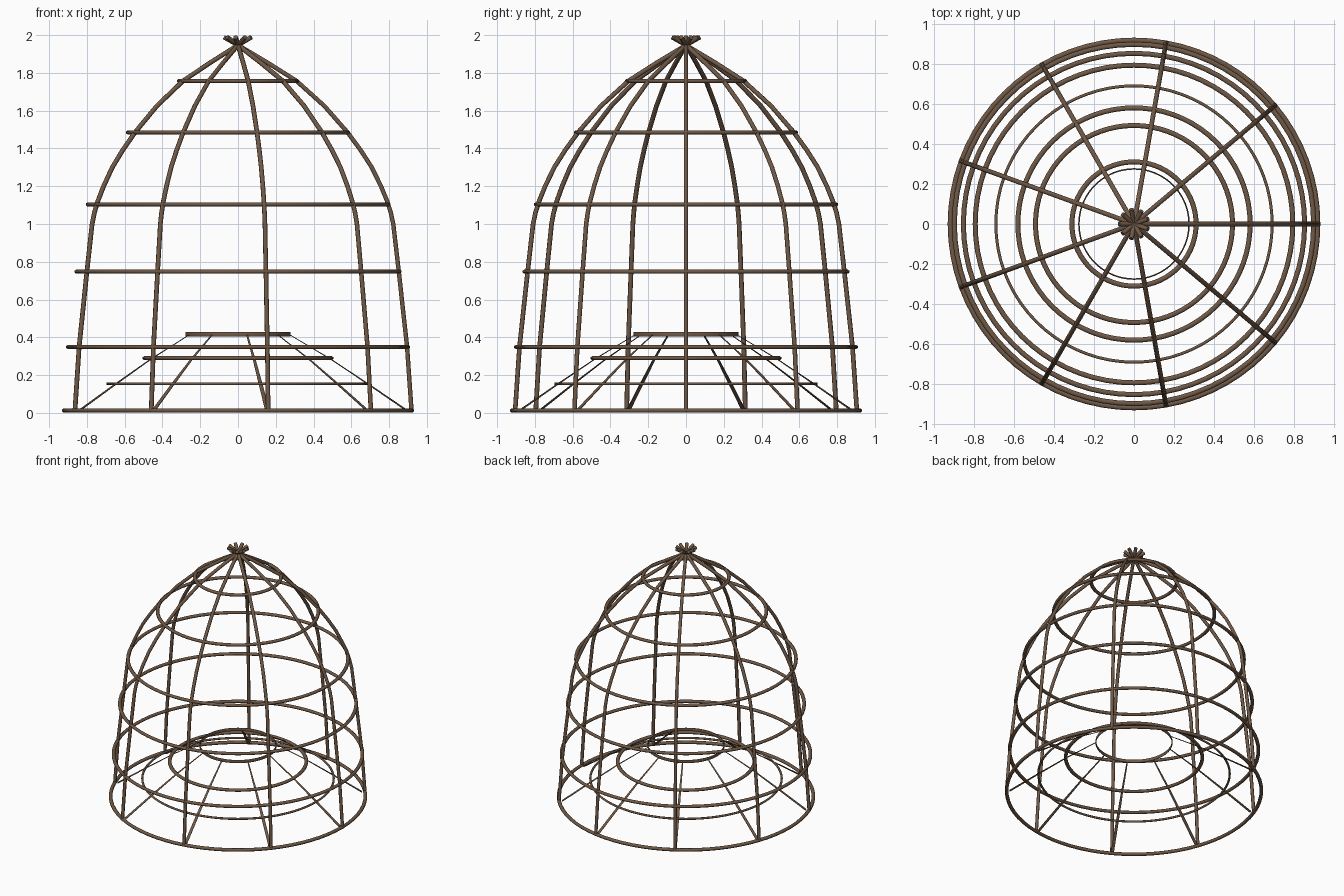
import bpy, bmesh, math
from mathutils import Vector

if "Cube" in bpy.data.objects:
    bpy.data.objects.remove(bpy.data.objects["Cube"])

wood = bpy.data.materials.new("brown_wood")
wood.diffuse_color = (0.16, 0.1, 0.062, 1)
wood.use_nodes = True
wood.node_tree.nodes["Principled BSDF"].inputs["Base Color"].default_value = wood.diffuse_color
RIBS = 9


def finish(bm, name):
    bmesh.ops.recalc_face_normals(bm, faces=bm.faces)
    for f in bm.faces:
        f.smooth = True
    me = bpy.data.meshes.new(name)
    bm.to_mesh(me)
    bm.free()
    me.materials.append(wood)
    ob = bpy.data.objects.new(name, me)
    bpy.context.collection.objects.link(ob)
    bpy.context.view_layer.objects.active = ob
    ob.select_set(True)
    bpy.ops.object.shade_smooth_by_angle(angle=math.radians(50))
    ob.select_set(False)
    return ob


def bar(name, path, angle, sides=8):
    """Sweep an oval along (r, z, half_width, half_thickness) points in a radial plane."""
    bm = bmesh.new()
    rad = Vector((math.cos(angle), math.sin(angle), 0))
    tan = Vector((-math.sin(angle), math.cos(angle), 0))
    up = Vector((0, 0, 1))
    pts = [rad * p[0] + up * p[1] for p in path]
    loops = []
    for i, p in enumerate(path):
        d = (pts[min(i + 1, len(pts) - 1)] - pts[max(i - 1, 0)]).normalized()
        n = d.cross(tan)
        loops.append([bm.verts.new(pts[i] + tan * p[2] * math.cos(a) + n * p[3] * math.sin(a))
                      for a in (2 * math.pi * (k + .5) / sides for k in range(sides))])
    for a, b in zip(loops, loops[1:]):
        for k in range(sides):
            m = (k + 1) % sides
            bm.faces.new((a[k], a[m], b[m], b[k]))
    bm.faces.new(loops[0])
    bm.faces.new(loops[-1])
    finish(bm, name)


def ring(name, r, z, w, h, sides=8, seg=72):
    """Hoop with an oval section of half width w and half height h."""
    bm = bmesh.new()
    loops = []
    for i in range(seg):
        t = 2 * math.pi * i / seg
        loop = []
        for k in range(sides):
            a = 2 * math.pi * (k + .5) / sides
            q = r + w * math.cos(a)
            loop.append(bm.verts.new((q * math.cos(t), q * math.sin(t), z + h * math.sin(a))))
        loops.append(loop)
    for i in range(seg):
        a, b = loops[i], loops[(i + 1) % seg]
        for k in range(sides):
            m = (k + 1) % sides
            bm.faces.new((a[k], a[m], b[m], b[k]))
    finish(bm, name)


# Bent ribs crossing at the crown, and the sloping entrance slats
profile = [(.919, .006), (.895, .35), (.851, .75), (.822, 1.0), (.809, 1.06), (.79, 1.12),
           (.757, 1.2), (.708, 1.3), (.65, 1.39), (.58, 1.485), (.457, 1.625),
           (.309, 1.758), (.155, 1.855), (0, 1.947), (-.075, 1.989)]
rib_path = [(r, z, .0125, .0125) for r, z in profile]
slat_path = [(.895, .012, .012, .005), (.69, .152, .011, .004),
             (.49, .285, .008, .003), (.275, .413, .005, .002)]
for i in range(RIBS):
    ang = 2 * math.pi * i / RIBS
    bar(f"rib_{i + 1}", rib_path, ang)
    bar(f"entrance_slat_{i + 1}", slat_path, ang)

# Outer hoops
for i, (r, z) in enumerate([(.918, .013), (.897, .349), (.852, .748),
                            (.793, 1.104), (.58, 1.485), (.31, 1.757)]):
    ring(f"hoop_{i + 1}", r, z, .0135, .0125 if i == 0 else .0115)

# Inner entrance hoops
ring("entrance_hoop_low", .69, .154, .008, .008)
ring("entrance_hoop_middle", .492, .29, .0135, .0115)
ring("entrance_rim", .275, .416, .004, .013)
